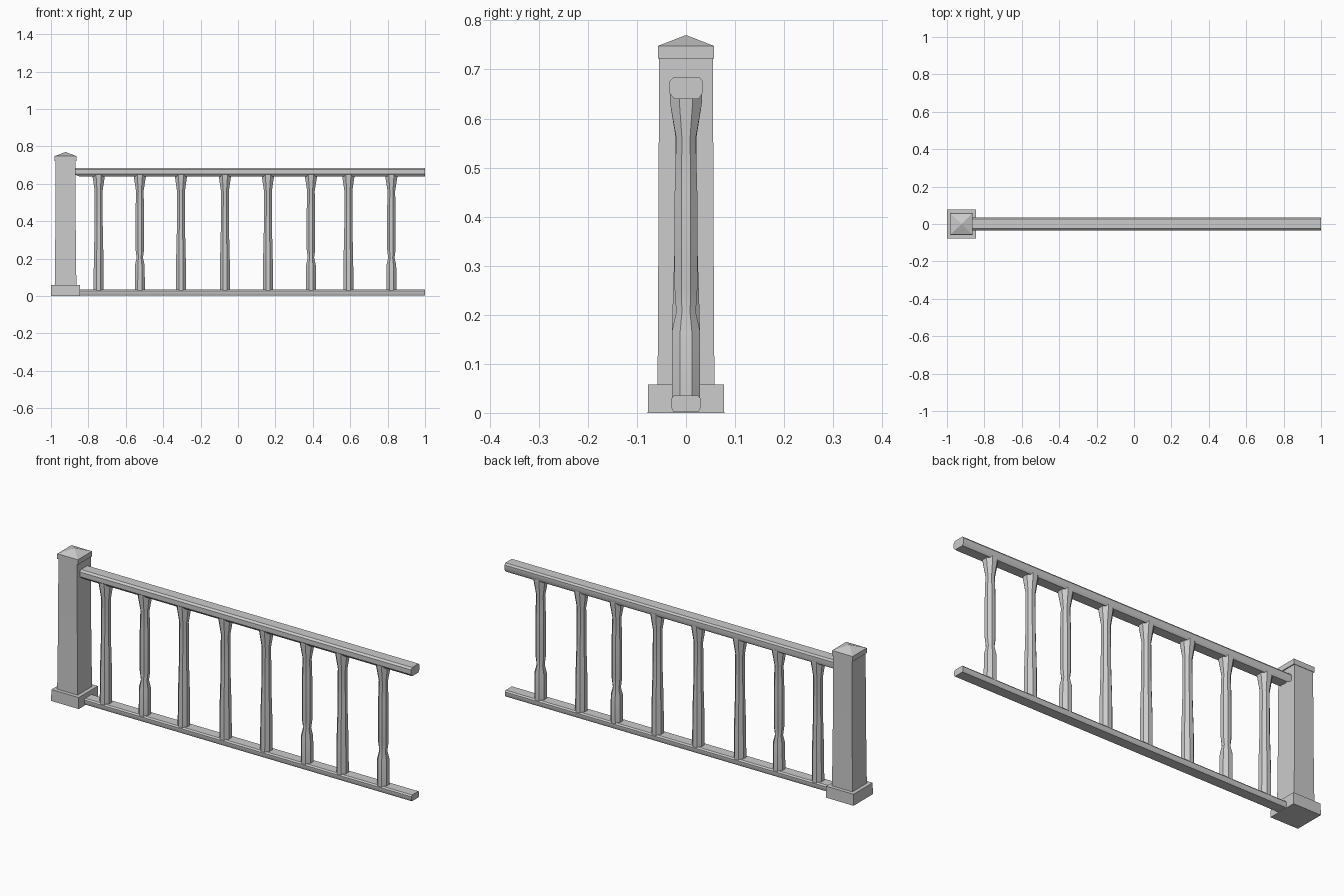
import bpy, bmesh, math

if "Cube" in bpy.data.objects:
    bpy.data.objects.remove(bpy.data.objects["Cube"])


def loft(name, rings, smooth=35):
    """Skin a list of equal-length point rings and cap both ends."""
    bm = bmesh.new()
    loops = [[bm.verts.new(p) for p in ring] for ring in rings]
    n = len(loops[0])
    for a, b in zip(loops, loops[1:]):
        for i in range(n):
            j = (i + 1) % n
            bm.faces.new((a[i], a[j], b[j], b[i]))
    bm.faces.new(loops[0][::-1])
    bm.faces.new(loops[-1])
    bmesh.ops.recalc_face_normals(bm, faces=bm.faces)
    me = bpy.data.meshes.new(name)
    bm.to_mesh(me)
    bm.free()
    ob = bpy.data.objects.new(name, me)
    bpy.context.collection.objects.link(ob)
    bpy.context.view_layer.objects.active = ob
    ob.select_set(True)
    bpy.ops.object.shade_smooth_by_angle(angle=math.radians(smooth))
    ob.select_set(False)
    return ob


def square_stack(name, x, profile):
    """Square tower from (half x, half y, z) steps."""
    signs = ((-1, -1), (1, -1), (1, 1), (-1, 1))
    return loft(name, [[(x + sx * hx, sy * hy, z) for sx, sy in signs]
                       for hx, hy, z in profile], 20)


def turned(name, x, profile, sides=8):
    """Octagonal turned column from (radius x, radius y, z) steps."""
    angles = [math.tau * (i + 0.5) / sides for i in range(sides)]
    k = 1 / math.cos(math.pi / sides)
    return loft(name, [[(x + k * rx * math.cos(a), k * ry * math.sin(a), z)
                        for a in angles] for rx, ry, z in profile])


def rail(name, x0, x1, section, undercut=0.0):
    """Rail along x; the underside can start slightly further along."""
    zmin = min(z for y, z in section)
    start = [(x0 + (undercut if z == zmin else 0), y, z) for y, z in section]
    return loft(name, [start, [(x1, y, z) for y, z in section]])


# Newel post
PX = -0.922
square_stack("post_base", PX, [(0.078, 0.078, 0), (0.077, 0.077, 0.058)])
square_stack("post_shaft", PX, [(0.058, 0.058, 0.04), (0.054, 0.056, 0.40),
                                (0.053, 0.055, 0.73)])
square_stack("post_cap", PX, [(0.058, 0.057, 0.722), (0.058, 0.057, 0.748),
                              (0.003, 0.003, 0.769)])

# Handrail with eased edges, and the bottom rail
rail("top_rail", -0.88, 1.0,
     [(-0.024, 0.64), (0.026, 0.64), (0.034, 0.652), (0.034, 0.676),
      (0.027, 0.685), (-0.025, 0.685), (-0.034, 0.676), (-0.034, 0.652)], 0.03)
rail("bottom_rail", -0.86, 1.0,
     [(-0.026, 0.003), (0.026, 0.003), (0.031, 0.012), (0.031, 0.028),
      (0.025, 0.035), (-0.025, 0.035), (-0.031, 0.028), (-0.031, 0.012)])

# Balusters: plain tapered ones and ones with a notched foot
plain = [(0.027, 0.029, 0.02), (0.026, 0.028, 0.19), (0.022, 0.023, 0.35),
         (0.021, 0.021, 0.56), (0.032, 0.033, 0.635), (0.032, 0.033, 0.65)]
notched = [(0.027, 0.029, 0.02), (0.026, 0.029, 0.165), (0.017, 0.020, 0.205),
           (0.023, 0.023, 0.25), (0.023, 0.023, 0.45), (0.020, 0.020, 0.56),
           (0.032, 0.033, 0.635), (0.032, 0.033, 0.65)]
balusters = [(-0.745, plain), (-0.525, notched), (-0.305, plain),
             (-0.07, plain), (0.16, plain), (0.39, notched),
             (0.59, plain), (0.82, notched)]
for i, (x, profile) in enumerate(balusters, 1):
    turned(f"baluster_{i}", x, profile)
